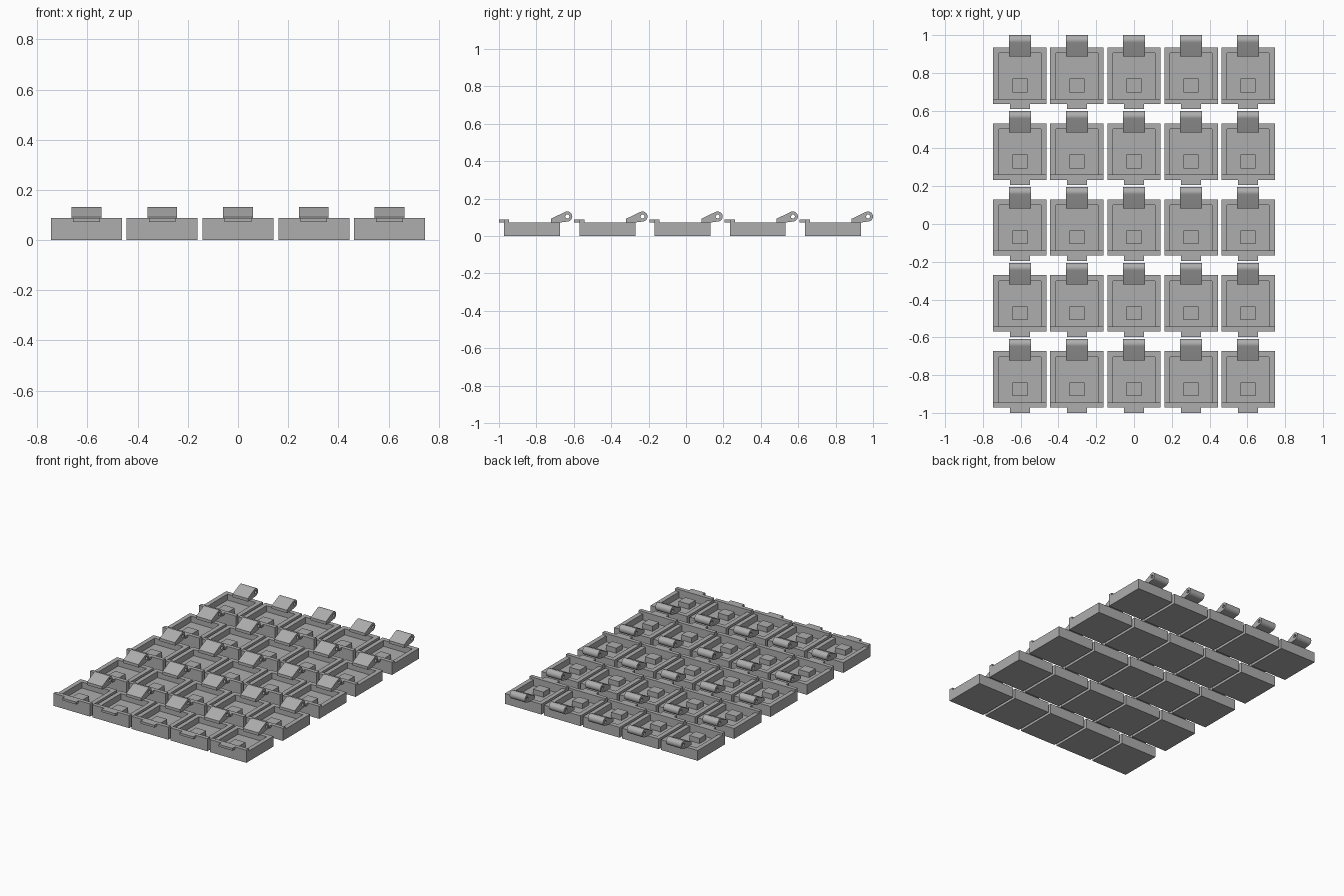
import bpy, bmesh, math

if "Cube" in bpy.data.objects:
    bpy.data.objects.remove(bpy.data.objects["Cube"])

grey = bpy.data.materials.new("plain grey")
grey.diffuse_color = (0.42, 0.42, 0.42, 1)
grey.use_nodes = True
grey.node_tree.nodes["Principled BSDF"].inputs["Base Color"].default_value = grey.diffuse_color

PX, PY = 0.302, 0.402          # spacing between trays
W, Y0, Y1 = 0.283, -0.168, 0.131   # tray width, front and back
TOP, LIP, FLOOR, WALL = 0.072, 0.088, 0.03, 0.031


def prism(bm, profile, x0, x1):
    """Extrude a closed (y, z) outline along x."""
    a = [bm.verts.new((x0, y, z)) for y, z in profile]
    b = [bm.verts.new((x1, y, z)) for y, z in profile]
    n = len(a)
    bm.faces.new(a)
    bm.faces.new(b[::-1])
    for i in range(n):
        bm.faces.new((a[i], b[i], b[(i + 1) % n], a[(i + 1) % n]))


def box(bm, x0, x1, y0, y1, z0, z1):
    prism(bm, [(y0, z0), (y1, z0), (y1, z1), (y0, z1)], x0, x1)


def finish(bm, name):
    bmesh.ops.recalc_face_normals(bm, faces=bm.faces)
    me = bpy.data.meshes.new(name)
    bm.to_mesh(me)
    bm.free()
    me.materials.append(grey)
    return me


# tray: floor and side walls as one U-shaped trough, raised front wall and back wall
bm = bmesh.new()
h, i = W / 2, W / 2 - WALL
box(bm, -h, h, Y0, Y1, 0, FLOOR)
for s in (-1, 1):
    box(bm, min(s * h, s * i), max(s * h, s * i), Y0 + 0.027, Y1 - WALL, FLOOR, TOP)
box(bm, -h, h, Y1 - WALL, Y1, FLOOR, TOP)
box(bm, -h, h, Y0, Y0 + 0.027, FLOOR, LIP)
tray = finish(bm, "tray")

# front tab
bm = bmesh.new()
box(bm, -0.053, 0.053, -0.196, Y0, TOP, LIP)
tab = finish(bm, "front_tab")

# raised block on the floor
bm = bmesh.new()
box(bm, -0.04, 0.04, -0.107, -0.035, FLOOR, 0.066)
block = finish(bm, "floor_block")

# hinge lug: rounded arm with a pin hole, built as a strip around the hole
CY, CZ, R, HOLE = 0.169, 0.104, 0.027, 0.011
ARC = 16
bm = bmesh.new()
arc = [math.radians(-90 + 208 * k / ARC) for k in range(ARC + 1)]
outer = [(CY + R * math.cos(a), CZ + R * math.sin(a)) for a in arc]
outer += [(0.082, 0.092), (0.082, TOP), (0.131, TOP)]
angles = [math.atan2(z - CZ, y - CY) for y, z in outer]
inner = [(CY + HOLE * math.cos(a), CZ + HOLE * math.sin(a)) for a in angles]
rings = [[bm.verts.new((x, y, z)) for y, z in ring]
         for ring in (outer, inner) for x in (-0.059, 0.059)]
n = len(outer)
for p, q in ((0, 1), (1, 3), (3, 2), (2, 0)):
    for k in range(n):
        m = (k + 1) % n
        bm.faces.new((rings[p][k], rings[q][k], rings[q][m], rings[p][m]))
lug = finish(bm, "hinge_lug")

# repeat every part over the 5 x 5 grid
for mesh in (tray, tab, block, lug):
    for r in range(-2, 3):
        for c in range(-2, 3):
            ob = bpy.data.objects.new(mesh.name, mesh)
            ob.location = (c * PX, r * PY, 0)
            bpy.context.collection.objects.link(ob)
            if mesh is lug and r == -2 and c == -2:
                ob.select_set(True)
                bpy.context.view_layer.objects.active = ob

# smooth the rounded lug, keep its edges sharp
bpy.ops.object.shade_smooth_by_angle(angle=math.radians(30))
